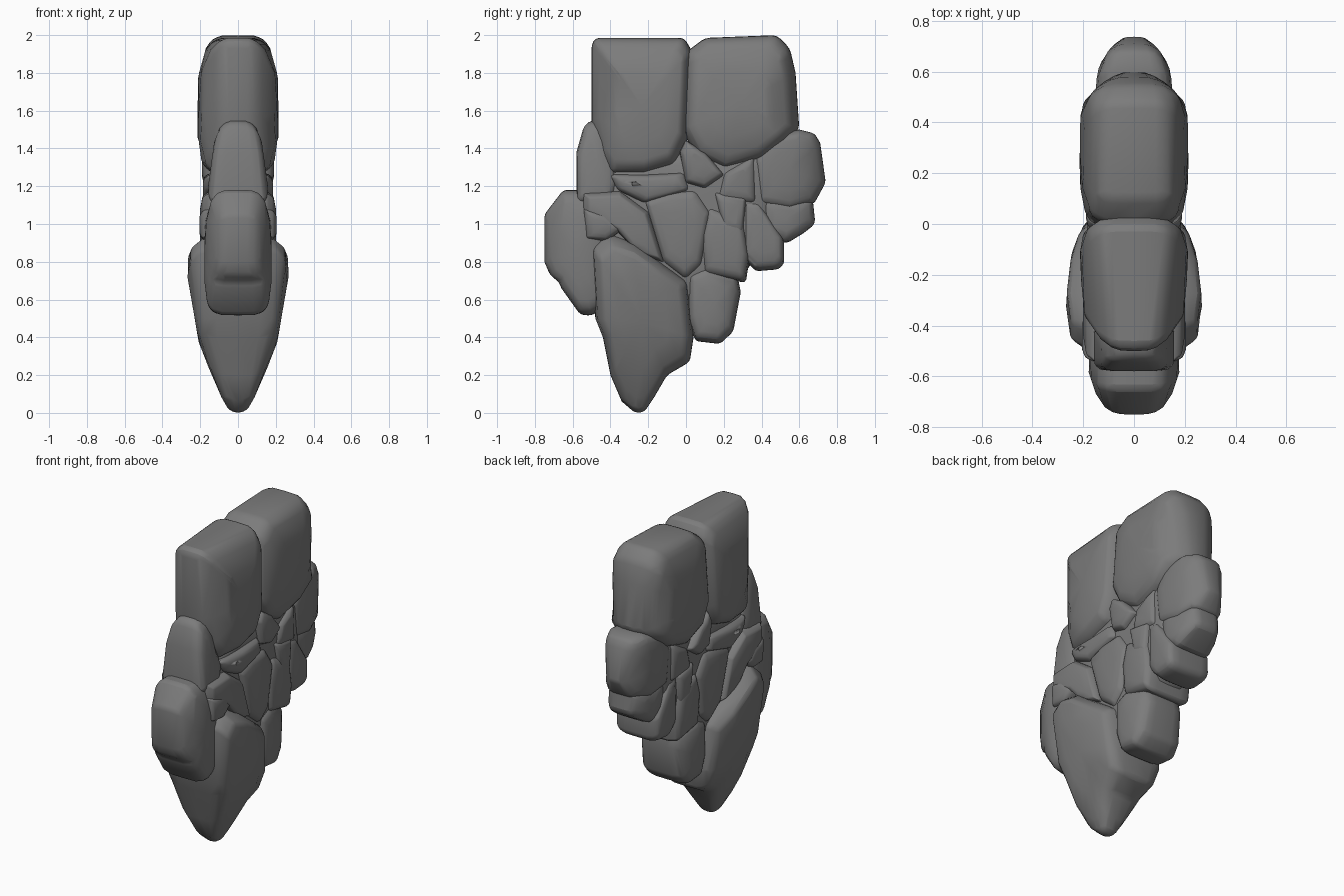
import bpy, bmesh, math

# dark stone colour
rock = bpy.data.materials.new("dark_stone")
rock.diffuse_color = (0.2, 0.2, 0.2, 1)


def lerp(table, t):
    """Piecewise linear lookup in a list of (position, value)."""
    if t <= table[0][0]:
        return table[0][1]
    for (a, va), (b, vb) in zip(table, table[1:]):
        if t <= b:
            return va + (vb - va) * (t - a) / (b - a)
    return table[-1][1]


# cross-section of every stone: (fraction of half width, profile scale)
LAYERS = [(0.0, 1.0), (0.5, 0.995), (0.78, 0.95), (0.94, 0.83), (1.0, 0.5)]


def stone(name, profile, half, by_y=None, by_z=None, bevel=0.03, grow=1.0):
    """Side profile (y, z) swelled symmetrically to both sides in x."""
    cy = (min(p[0] for p in profile) + max(p[0] for p in profile)) / 2
    cz = (min(p[1] for p in profile) + max(p[1] for p in profile)) / 2

    def width(y, z):
        w = half
        if by_y:
            w = min(w, lerp(by_y, y))
        if by_z:
            w = min(w, lerp(by_z, z))
        return w

    bm = bmesh.new()
    rows = [(-f, s) for f, s in reversed(LAYERS[1:])] + LAYERS
    rings = []
    for f, s in rows:
        ring = []
        for py, pz in profile:
            y, z = cy + (py - cy) * s * grow, cz + (pz - cz) * s * grow
            ring.append(bm.verts.new((f * width(y, z), y, z)))
        rings.append(ring)
    n = len(profile)
    for a, b in zip(rings, rings[1:]):
        for i in range(n):
            j = (i + 1) % n
            bm.faces.new((a[i], a[j], b[j], b[i]))
    for ring, s in ((rings[0], -1), (rings[-1], 1)):
        c = bm.verts.new((s * width(cy, cz), cy, cz))
        for i in range(n):
            bm.faces.new((ring[i], ring[(i + 1) % n], c))
    bmesh.ops.recalc_face_normals(bm, faces=bm.faces)
    mesh = bpy.data.meshes.new(name)
    bm.to_mesh(mesh)
    bm.free()
    mesh.materials.append(rock)
    ob = bpy.data.objects.new(name, mesh)
    bpy.context.collection.objects.link(ob)
    mod = ob.modifiers.new("round", 'BEVEL')
    mod.width = bevel
    mod.segments = 2
    mod.limit_method = 'ANGLE'
    mod.angle_limit = math.radians(28)
    bpy.ops.object.select_all(action='DESELECT')
    ob.select_set(True)
    bpy.context.view_layer.objects.active = ob
    bpy.ops.object.shade_smooth_by_angle(angle=math.radians(50))
    return ob


# two tall slabs on top
stone("front_slab",
      [(-0.50, 1.95), (-0.48, 1.985), (-0.01, 1.985), (0.03, 1.92), (0.01, 1.45),
       (-0.06, 1.31), (-0.22, 1.26), (-0.40, 1.26), (-0.46, 1.36), (-0.50, 1.55)],
      0.215, by_y=[(-0.50, 0.1), (-0.44, 0.15), (-0.36, 0.195), (-0.1, 0.22), (-0.02, 0.22), (0.03, 0.15)],
      by_z=[(1.2, 0.18), (1.35, 0.21), (1.75, 0.215), (2.0, 0.17)])
stone("rear_slab",
      [(0.0, 1.91), (0.10, 1.985), (0.48, 2.0), (0.55, 1.93), (0.58, 1.8),
       (0.60, 1.5), (0.53, 1.44), (0.40, 1.34), (0.2, 1.28), (0.05, 1.36), (-0.02, 1.5)],
      0.215, by_y=[(0.0, 0.2), (0.2, 0.215), (0.5, 0.21), (0.6, 0.08)],
      by_z=[(1.25, 0.17), (1.45, 0.215), (1.7, 0.215), (2.0, 0.17)])

# pointed keel at the bottom
stone("keel",
      [(-0.27, 0.0), (-0.22, 0.005), (-0.17, 0.08), (-0.1, 0.2), (0.02, 0.27),
       (0.04, 0.4), (0.01, 0.7), (-0.12, 0.79), (-0.28, 0.91), (-0.42, 0.96),
       (-0.5, 0.88), (-0.48, 0.5), (-0.44, 0.4), (-0.4, 0.2), (-0.34, 0.06)],
      0.285, by_y=[(-0.5, 0.26), (-0.3, 0.285), (-0.15, 0.27), (0.02, 0.21)],
      by_z=[(0, 0.06), (0.2, 0.14), (0.38, 0.21), (0.6, 0.245), (0.84, 0.29), (0.94, 0.22)])

# front stones
stone("front_block",
      [(-0.65, 1.18), (-0.5, 1.18), (-0.42, 1.0), (-0.44, 0.55), (-0.50, 0.515),
       (-0.56, 0.52), (-0.66, 0.66), (-0.67, 0.69), (-0.72, 0.73), (-0.75, 0.8), (-0.75, 1.05)],
      0.18, by_y=[(-0.75, 0.1), (-0.70, 0.14), (-0.58, 0.18)],
      by_z=[(0.5, 0.17), (0.8, 0.18), (1.0, 0.175), (1.18, 0.14)])
stone("front_neck",
      [(-0.5, 1.55), (-0.42, 1.54), (-0.36, 1.2), (-0.4, 1.08), (-0.58, 1.1),
       (-0.58, 1.38), (-0.54, 1.52)],
      0.165, by_z=[(1.15, 0.165), (1.48, 0.12), (1.56, 0.07)])

# rear stones
stone("rear_block",
      [(0.43, 1.47), (0.6, 1.5), (0.68, 1.48), (0.71, 1.43), (0.74, 1.22),
       (0.68, 1.11), (0.55, 1.07), (0.38, 1.1), (0.35, 1.34)],
      0.16, by_y=[(0.4, 0.16), (0.6, 0.145), (0.68, 0.11), (0.74, 0.05)])
stone("rear_lower",
      [(0.38, 1.16), (0.67, 1.14), (0.685, 1.0), (0.62, 0.95), (0.53, 0.895), (0.4, 0.95)],
      0.14, by_y=[(0.55, 0.145), (0.69, 0.09)])
stone("rear_hip",
      [(0.30, 1.14), (0.38, 1.13), (0.52, 0.92), (0.52, 0.79), (0.49, 0.76),
       (0.37, 0.75), (0.30, 0.82)], 0.16)
stone("rear_under",
      [(0.01, 0.74), (0.1, 0.78), (0.27, 0.74), (0.29, 0.64), (0.25, 0.43),
       (0.18, 0.365), (0.05, 0.38), (0.01, 0.5)], 0.175,
      by_y=[(0.0, 0.175), (0.2, 0.17), (0.29, 0.13)])

# wedged side stones in the middle
stone("inner_core",
      [(-0.45, 1.3), (0.0, 1.4), (0.48, 1.4), (0.48, 1.0), (0.3, 0.72), (0.05, 0.55), (-0.45, 0.7)],
      0.15)
for name, half, profile in [
    ("middle_stone", 0.185, [(-0.22, 1.13), (-0.1, 1.17), (0.05, 1.18), (0.13, 1.06),
                             (0.08, 0.78), (0.0, 0.71), (-0.12, 0.8)]),
    ("hip_stone", 0.18, [(0.12, 1.09), (0.3, 1.02), (0.33, 0.83), (0.31, 0.70),
                         (0.1, 0.74), (0.08, 0.95)]),
    ("hip_upper_stone", 0.18, [(0.15, 1.17), (0.32, 1.14), (0.3, 0.94), (0.2, 0.96)]),
    ("wedge_stone", 0.19, [(0.0, 1.44), (0.1, 1.38), (0.2, 1.26), (0.1, 1.19),
                           (0.0, 1.22), (-0.03, 1.38)]),
    ("rear_cheek", 0.17, [(0.2, 1.27), (0.36, 1.36), (0.37, 1.11), (0.16, 1.12)]),
    ("strip_stone", 0.185, [(-0.4, 1.26), (-0.2, 1.26), (-0.01, 1.27), (0.02, 1.18),
                            (-0.22, 1.11), (-0.36, 1.18)]),
    ("diagonal_stone", 0.2, [(-0.54, 1.16), (-0.35, 1.17), (-0.2, 1.06), (-0.12, 0.8),
                             (-0.25, 0.84), (-0.37, 0.97), (-0.54, 1.05)]),
    ("front_cheek", 0.205, [(-0.54, 1.08), (-0.43, 1.06), (-0.34, 0.97), (-0.42, 0.91),
                            (-0.53, 0.92)]),
]:
    stone(name, profile, half, bevel=0.018, grow=1.06)
